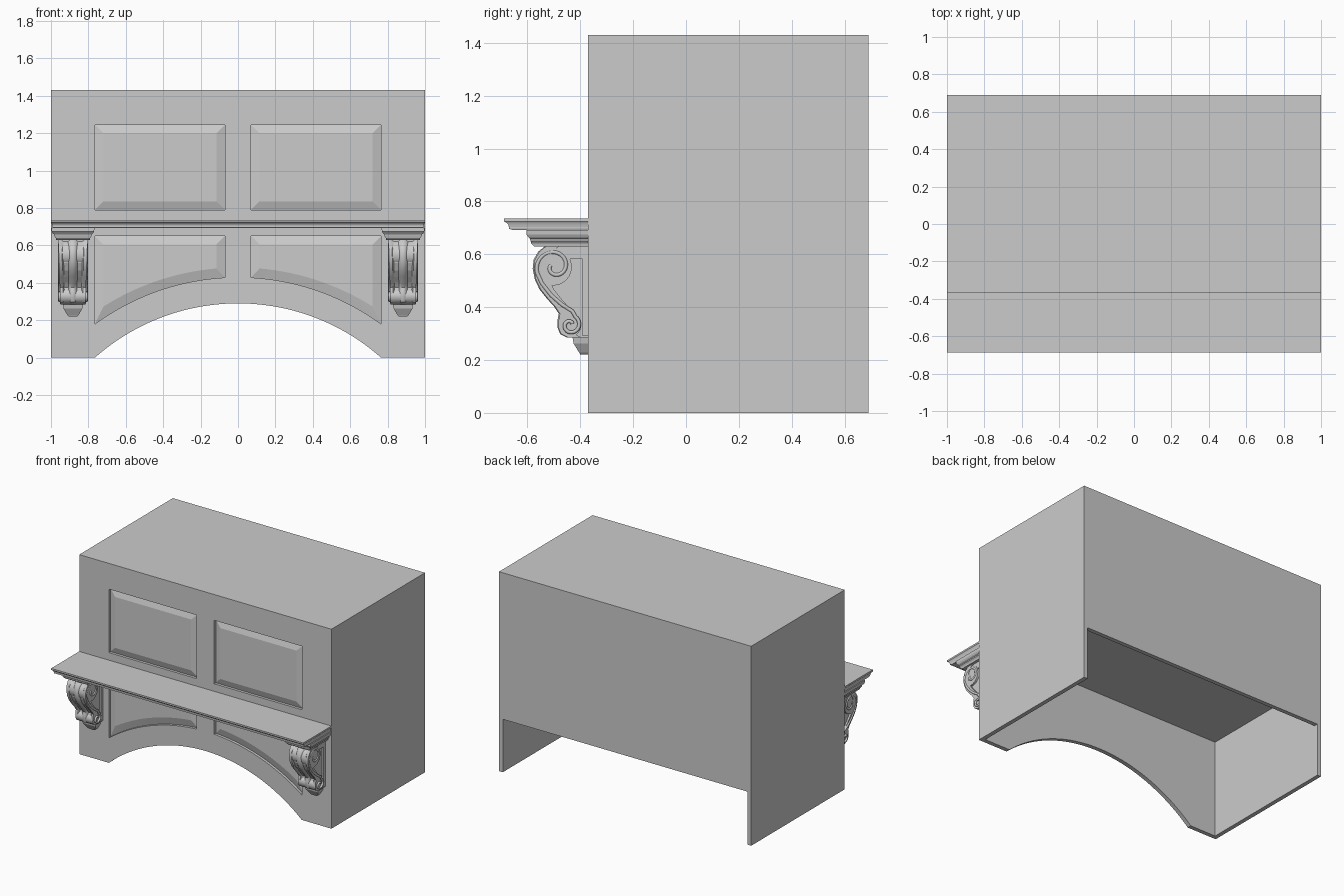
import bpy, bmesh, math

old = bpy.data.objects.get("Cube")
if old:
    bpy.data.objects.remove(old, do_unlink=True)

grey = bpy.data.materials.new("painted_grey")
grey.use_nodes = True
grey.diffuse_color = (0.6, 0.6, 0.6, 1)
grey.node_tree.nodes["Principled BSDF"].inputs["Base Color"].default_value = (0.6, 0.6, 0.6, 1)

FRONT, BACK, TOP, WALL = -0.37, 0.69, 1.43, 0.03


def loft(name, rings, smooth=False):
    """Join equal closed rings of points into a capped solid."""
    bm = bmesh.new()
    loops = [[bm.verts.new(p) for p in ring] for ring in rings]
    for a, b in zip(loops, loops[1:]):
        for i in range(len(a)):
            j = (i + 1) % len(a)
            bm.faces.new((a[i], a[j], b[j], b[i]))
    bm.faces.new(loops[0][::-1])
    bm.faces.new(loops[-1])
    bmesh.ops.recalc_face_normals(bm, faces=bm.faces)
    mesh = bpy.data.meshes.new(name)
    bm.to_mesh(mesh)
    bm.free()
    mesh.materials.append(grey)
    ob = bpy.data.objects.new(name, mesh)
    bpy.context.collection.objects.link(ob)
    if smooth:
        activate(ob)
        bpy.ops.object.shade_smooth_by_angle(angle=math.radians(35))
    return ob


def activate(ob):
    bpy.ops.object.select_all(action='DESELECT')
    ob.select_set(True)
    bpy.context.view_layer.objects.active = ob


def box(name, x0, x1, y0, y1, z0, z1):
    return loft(name, [[(x0, y0, z), (x1, y0, z), (x1, y1, z), (x0, y1, z)] for z in (z0, z1)])


def prism_y(name, outline, y0, y1):
    return loft(name, [[(x, y, z) for x, z in outline] for y in (y0, y1)])


def cut(target, cutter):
    activate(target)
    mod = target.modifiers.new("cut", 'BOOLEAN')
    mod.operation, mod.solver, mod.object = 'DIFFERENCE', 'EXACT', cutter
    bpy.ops.object.modifier_apply(modifier=mod.name)
    bpy.data.objects.remove(cutter, do_unlink=True)


# Arch shared by the opening and the lower panels
ARCH_R, ARCH_Z = 1.154, -0.864


def arc(x0, x1, r, n=24):
    xs = [x0 + (x1 - x0) * i / n for i in range(n + 1)]
    return [(x, ARCH_Z + math.sqrt(r * r - x * x)) for x in xs]


def upper_outline(side, inset):
    a, b = side * (0.07 + inset), side * (0.765 - inset)
    return [(a, 0.79 + inset), (b, 0.79 + inset), (b, 1.245 - inset), (a, 1.245 - inset)]


def lower_outline(side, inset):
    a, b = side * (0.07 + inset), side * (0.765 - inset)
    return arc(a, b, ARCH_R + 0.14 + inset * 1.15) + [(b, 0.65 - inset), (a, 0.65 - inset)]


# Hood body: open below, short back, arched front
body = box("hood_body", -1, 1, FRONT, BACK, 0, TOP)
cut(body, box("cavity", -1 + WALL, 1 - WALL, FRONT + WALL, BACK - WALL, -0.1, 0.70))
cut(body, box("back_gap", -1 + WALL, 1 - WALL, BACK - 0.1, BACK + 0.1, -0.1, 0.38))
arch = arc(-0.765, 0.765, ARCH_R, 48) + [(0.765, -0.1), (-0.765, -0.1)]
cut(body, prism_y("arch", arch, FRONT - 0.1, FRONT + 0.1))

# Recessed pockets with raised panels
for side, word in ((1, "left"), (-1, "right")):
    for level, outline in (("upper", upper_outline), ("lower", lower_outline)):
        cut(body, prism_y("pocket", outline(side, 0), FRONT - 0.1, FRONT + 0.02))
        rings = [[(x, y, z) for x, z in outline(side, inset)]
                 for inset, y in ((0, FRONT + 0.025), (0, FRONT + 0.019), (0.045, FRONT + 0.004))]
        loft(f"{word}_{level}_panel", rings)


def stack(name, cx, rows):
    """Moulding against the front: rows of half width, projection, height."""
    return loft(name, [[(cx - h, y, z), (cx + h, y, z), (cx + h, FRONT, z), (cx - h, FRONT, z)]
                       for h, y, z in rows])


# Mantel shelf with stepped moulding
stack("mantel_shelf", 0, [
    (0.99, -0.655, 0.692), (0.992, -0.67, 0.697), (0.992, -0.67, 0.703), (0.994, -0.672, 0.712),
    (0.997, -0.68, 0.720), (1, -0.688, 0.724), (1, -0.688, 0.736)])

# Corbel front silhouette as (y, z), top to bottom
S_FRONT = [(-0.53, 0.63), (-0.555, 0.61), (-0.572, 0.58), (-0.576, 0.545), (-0.568, 0.505),
           (-0.55, 0.467), (-0.522, 0.432), (-0.495, 0.402), (-0.477, 0.375), (-0.482, 0.35),
           (-0.483, 0.325), (-0.472, 0.298), (-0.445, 0.285)]
# Fluted half section as (x, depth)
FLUTES = [(0.078, 0.0), (0.06, 0.002), (0.05, 0.012), (0.028, 0.013), (0.018, 0.002), (0.008, -0.004)]


def spiral(cy, cz, r0, r1, a0, a1, n=30):
    pts = []
    for i in range(n + 1):
        t = i / n
        a, r = math.radians(a0 + (a1 - a0) * t), r0 + (r1 - r0) * t
        pts.append((cy + r * math.cos(a), cz + r * math.sin(a)))
    return pts


def scroll_line(name, x, pts):
    curve = bpy.data.curves.new(name, 'CURVE')
    curve.dimensions = '3D'
    curve.bevel_depth, curve.bevel_resolution = 0.008, 1
    curve.use_fill_caps = True
    line = curve.splines.new('POLY')
    line.points.add(len(pts) - 1)
    for p, (y, z) in zip(line.points, pts):
        p.co = (x, y, z, 1)
    curve.materials.append(grey)
    bpy.context.collection.objects.link(bpy.data.objects.new(name, curve))


for side, word in ((1, "left"), (-1, "right")):
    cx = side * 0.8825
    # Cap, neck and foot
    stack(f"{word}_corbel_cap", cx, [
        (0.09, -0.575, 0.63), (0.092, -0.585, 0.64), (0.1, -0.588, 0.65), (0.1, -0.59, 0.658),
        (0.108, -0.595, 0.664), (0.113, -0.604, 0.674), (0.115, -0.604, 0.692)])
    stack(f"{word}_corbel_foot", cx, [
        (0.022, -0.40, 0.22), (0.03, -0.404, 0.228), (0.05, -0.425, 0.262), (0.055, -0.43, 0.29)])
    # Fluted scroll face
    section = FLUTES + [(-x, d) for x, d in FLUTES[::-1]]
    rings = []
    for y, z in S_FRONT:
        taper = 0.86 + 0.14 * (z - 0.285) / 0.345
        back = min(y + 0.05, -0.385)
        rings.append([(cx + x * taper, y + d, z) for x, d in section]
                     + [(cx - 0.078 * taper, back, z), (cx + 0.078 * taper, back, z)])
    loft(f"{word}_corbel_face", rings, smooth=True)
    # Recessed core, wall strip and the two rolls
    core = S_FRONT + [(FRONT, 0.285), (FRONT, 0.63)]
    loft(f"{word}_corbel_core", [[(cx + dx, max(y + 0.01, -0.565) if y < FRONT else y, z)
                                  for y, z in core] for dx in (-0.06, 0.06)])
    box(f"{word}_corbel_strip", cx - 0.07, cx + 0.07, -0.392, FRONT, 0.29, 0.635)
    box(f"{word}_corbel_rail", cx - 0.07, cx + 0.07, -0.53, FRONT, 0.582, 0.635)
    for part, cy, cz, r, half in (("upper", -0.502, 0.552, 0.07, 0.074), ("lower", -0.440, 0.330, 0.043, 0.068)):
        loft(f"{word}_{part}_roll", [[(cx + dx, y, z) for y, z in spiral(cy, cz, r, r, 0, 350, 35)]
                                     for dx in (-half, half)], smooth=True)
    # Raised scroll lines on both cheeks
    path = (spiral(-0.497, 0.553, 0.015, 0.07, -200, 200, 44)
            + [(-0.545, 0.49), (-0.51, 0.445), (-0.47, 0.41), (-0.43, 0.385)]
            + spiral(-0.438, 0.332, 0.038, 0.01, 60, -330))
    for k in (-1, 1):
        scroll_line(f"{word}_corbel_scroll", cx + k * 0.072, path)
